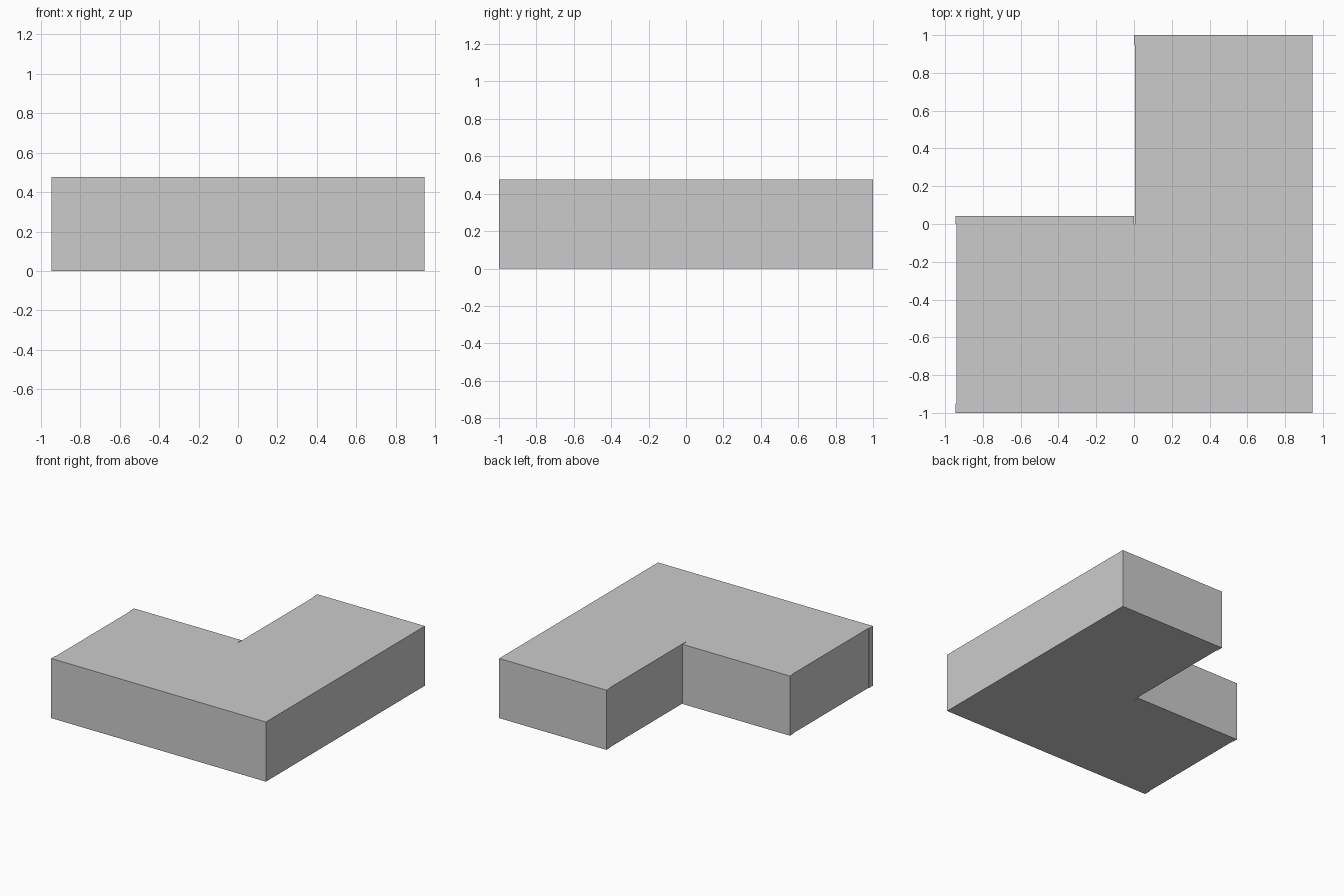
import bpy, bmesh

if "Cube" in bpy.data.objects:
    bpy.data.objects.remove(bpy.data.objects["Cube"])

HEIGHT = 0.475


def extrude_profile(name, points, height):
    """Extrude a flat outline upward from z = 0 into a closed solid."""
    bm = bmesh.new()
    face = bm.faces.new([bm.verts.new((x, y, 0)) for x, y in points])
    result = bmesh.ops.extrude_face_region(bm, geom=[face])
    top = [v for v in result["geom"] if isinstance(v, bmesh.types.BMVert)]
    bmesh.ops.translate(bm, verts=top, vec=(0, 0, height))
    bmesh.ops.recalc_face_normals(bm, faces=bm.faces)
    mesh = bpy.data.meshes.new(name)
    bm.to_mesh(mesh)
    bm.free()
    obj = bpy.data.objects.new(name, mesh)
    bpy.context.collection.objects.link(obj)
    return obj


# L-shaped block: slightly recessed left and inner walls between the end walls
outline = [
    (-0.946, -1.0), (0.946, -1.0), (0.946, 1.0),
    # back end wall and recessed inner wall, with the hairline joint at the corner
    (0.0, 1.0), (0.0, 0.95), (0.005, 0.95), (0.005, 0.0), (0.0, 0.0),
    # notch wall and recessed left wall
    (0.0, 0.043), (-0.946, 0.043), (-0.946, 0.0),
    (-0.941, 0.0), (-0.941, -0.95), (-0.946, -0.95),
]
extrude_profile("l_shaped_block", outline, HEIGHT)
